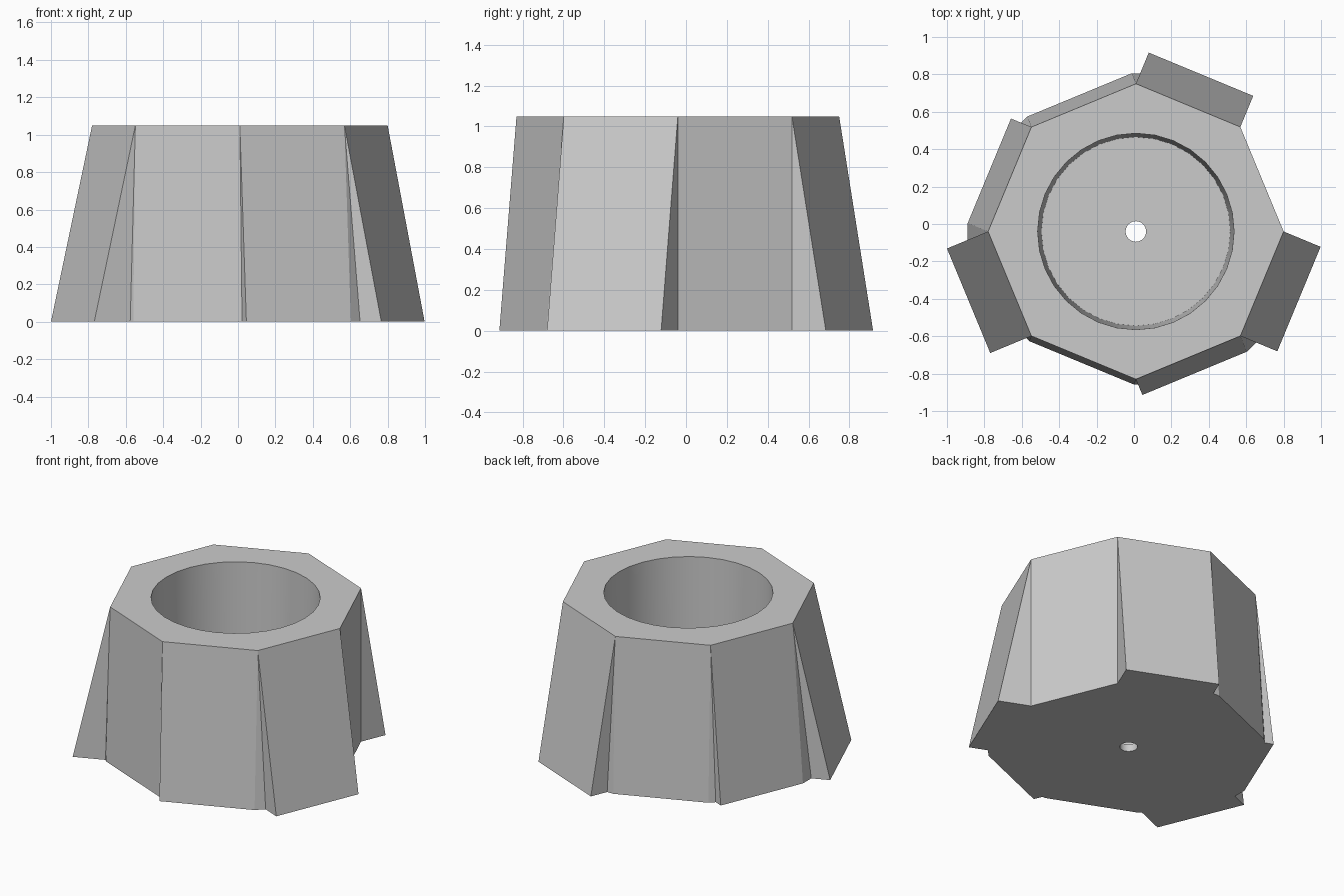
import bpy, bmesh
from math import sin, cos, tau
from mathutils import Vector

cube = bpy.data.objects.get("Cube")
if cube:
    bpy.data.objects.remove(cube)

CENTRE = Vector((0.01, -0.04, 0))
SIDES, RADIUS, HEIGHT = 8, 0.79, 1.05
FLOOR, SEGMENTS = 0.05, 32
# How far each side panel leans out at its foot, counter-clockwise from +x
FLARE = [0, 0.18, 0.06, 0.118, 0.238, 0.03, 0.091, 0.214]


def polar(angle, radius=1.0, z=0.0):
    return Vector((cos(angle) * radius, sin(angle) * radius, z))


bm = bmesh.new()


def ring(points):
    """Closed loop of vertices and the edges joining them."""
    verts = [bm.verts.new(CENTRE + p) for p in points]
    edges = [bm.edges.new((v, verts[i - 1])) for i, v in enumerate(verts)]
    return verts, edges


def circle(radius, z):
    return ring([polar(tau * i / SEGMENTS, radius, z) for i in range(SEGMENTS)])


def bridge(a, b, smooth):
    for i in range(len(a)):
        face = bm.faces.new((a[i - 1], a[i], b[i], b[i - 1]))
        face.smooth = smooth


# Octagonal rim, and a foot outline stepped at every corner
rim, rim_edges = ring([polar(tau * i / SIDES, RADIUS, HEIGHT) for i in range(SIDES)])
foot, owner = [], []
for i in range(SIDES):
    corner = polar(tau * i / SIDES, RADIUS)
    n0, n1 = polar(tau * (i - 0.5) / SIDES), polar(tau * (i + 0.5) / SIDES)
    f0, f1 = FLARE[i - 1], FLARE[i]
    step = corner + min(f0, f1) * (n0 if f0 > f1 else n1)
    outline = [corner + f0 * n0, step, corner + f1 * n1]
    if (outline[2] - step).length < 1e-5 or (outline[0] - step).length < 1e-5:
        outline.pop(1)
    foot += outline
    owner += [i] * len(outline)
base, base_edges = ring(foot)

# Side panels, and the triangular returns between them
for k in range(len(base)):
    nxt = (k + 1) % len(base)
    a, b = rim[owner[k]], rim[owner[nxt]]
    if a is b:
        bm.faces.new((base[k], base[nxt], a))
    else:
        bm.faces.new((base[k], base[nxt], b, a))

# Tapered bore, floor and drain hole
mouth, mouth_edges = circle(0.525, HEIGHT)
well, _ = circle(0.505, FLOOR)
drain_top, _ = circle(0.055, FLOOR)
drain_low, drain_edges = circle(0.055, 0)
bridge(mouth, well, True)
bridge(well, drain_top, False)
bridge(drain_top, drain_low, True)

# Top rim and underside, each with its round opening
bmesh.ops.triangle_fill(bm, edges=rim_edges + mouth_edges, use_beauty=True)
bmesh.ops.triangle_fill(bm, edges=base_edges + drain_edges, use_beauty=True)
bmesh.ops.recalc_face_normals(bm, faces=bm.faces[:])

mesh = bpy.data.meshes.new("planter_pot")
bm.to_mesh(mesh)
bm.free()
pot = bpy.data.objects.new("planter_pot", mesh)
bpy.context.collection.objects.link(pot)

# Plain grey material
grey = bpy.data.materials.new("light_grey")
grey.use_nodes = True
colour = (0.6, 0.6, 0.6, 1)
grey.diffuse_color = colour
grey.node_tree.nodes["Principled BSDF"].inputs["Base Color"].default_value = colour
mesh.materials.append(grey)
